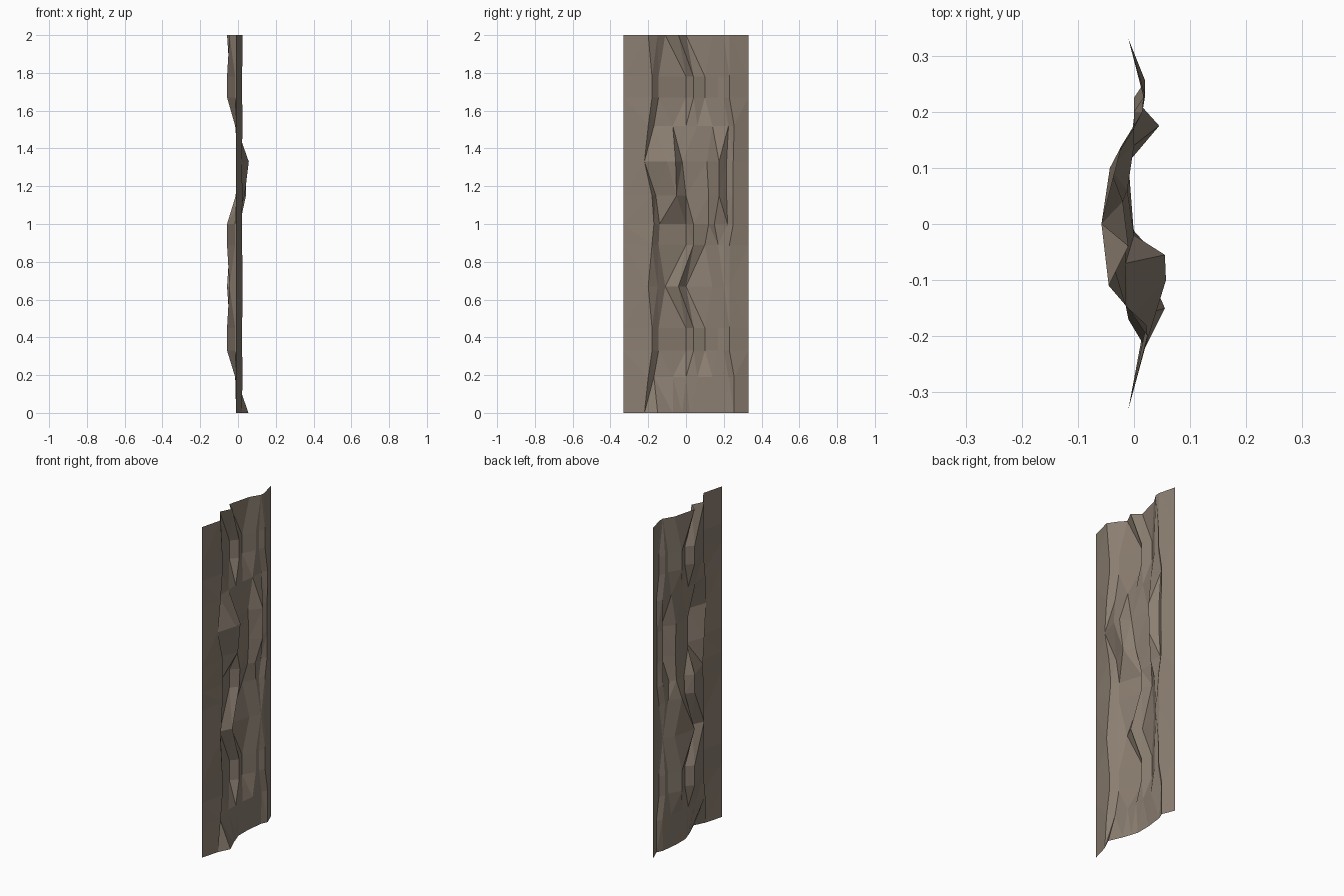
import bpy, bmesh

if "Cube" in bpy.data.objects:
    bpy.data.objects.remove(bpy.data.objects["Cube"])

HALF_WIDTH, EDGE_X = 0.33, -0.01

# Horizontal cross-sections (y, x): left crest, foot, three wavy cracks, right crest, groove, rim
BULGE = [(-.22, .02), (-.15, .055), (-.07, .02), (-.02, .003), (.02, -.01), (.11, -.01), (.215, .003), (.255, .02)]
LEDGE = [(-.20, .024), (-.17, -.01), (-.07, -.015), (0, -.015), (.06, -.012), (.14, 0), (.225, 0), (.255, .02)]
HOLLOW = [(-.18, .022), (-.145, -.015), (0, -.058), (.04, -.02), (.10, -.043), (.17, 0), (.20, 0), (.23, .02)]
CREASE = [(-.20, .024), (-.15, -.01), (-.11, -.045), (-.04, -.01), (0, -.058), (.14, -.022), (.20, .015), (.23, .016)]
SHELF = [(-.17, .02), (-.14, -.015), (0, -.058), (.04, -.015), (.12, -.02), (.15, .01), (.22, 0), (.25, .02)]
NOTCH = [(-.18, .024), (-.16, -.01), (-.05, .035), (0, -.012), (.12, -.012), (.175, .042), (.215, .005), (.25, .02)]
BROW = [(-.22, .02), (-.10, .057), (-.055, .055), (-.02, 0), (.11, -.01), (.175, .045), (.215, .005), (.25, .02)]

# Heights at which each section occurs; the top third repeats the bottom
LAYERS = [(0, BULGE), (.19, LEDGE), (.33, HOLLOW), (.45, HOLLOW), (.67, CREASE),
          (.89, HOLLOW), (1.0, SHELF), (1.15, NOTCH), (1.33, BROW),
          (1.52, LEDGE), (1.67, HOLLOW), (1.78, HOLLOW), (2.0, CREASE)]

# Rock sheet lofted through the sections
bm = bmesh.new()
rows = []
for z, section in LAYERS:
    points = [(-HALF_WIDTH, EDGE_X)] + section + [(HALF_WIDTH, EDGE_X)]
    rows.append([bm.verts.new((x, y, z)) for y, x in points])
for low, high in zip(rows, rows[1:]):
    for i in range(len(low) - 1):
        bm.faces.new((low[i], low[i + 1], high[i + 1], high[i]))
bmesh.ops.triangulate(bm, faces=bm.faces[:], quad_method='SHORT_EDGE')

mesh = bpy.data.meshes.new("rock_wall")
bm.to_mesh(mesh)
bm.free()
wall = bpy.data.objects.new("rock_wall", mesh)
bpy.context.collection.objects.link(wall)

# Brown stone
stone = bpy.data.materials.new("brown_stone")
stone.diffuse_color = (0.26, 0.21, 0.165, 1)
stone.use_nodes = True
stone.node_tree.nodes["Principled BSDF"].inputs["Base Color"].default_value = stone.diffuse_color
mesh.materials.append(stone)
